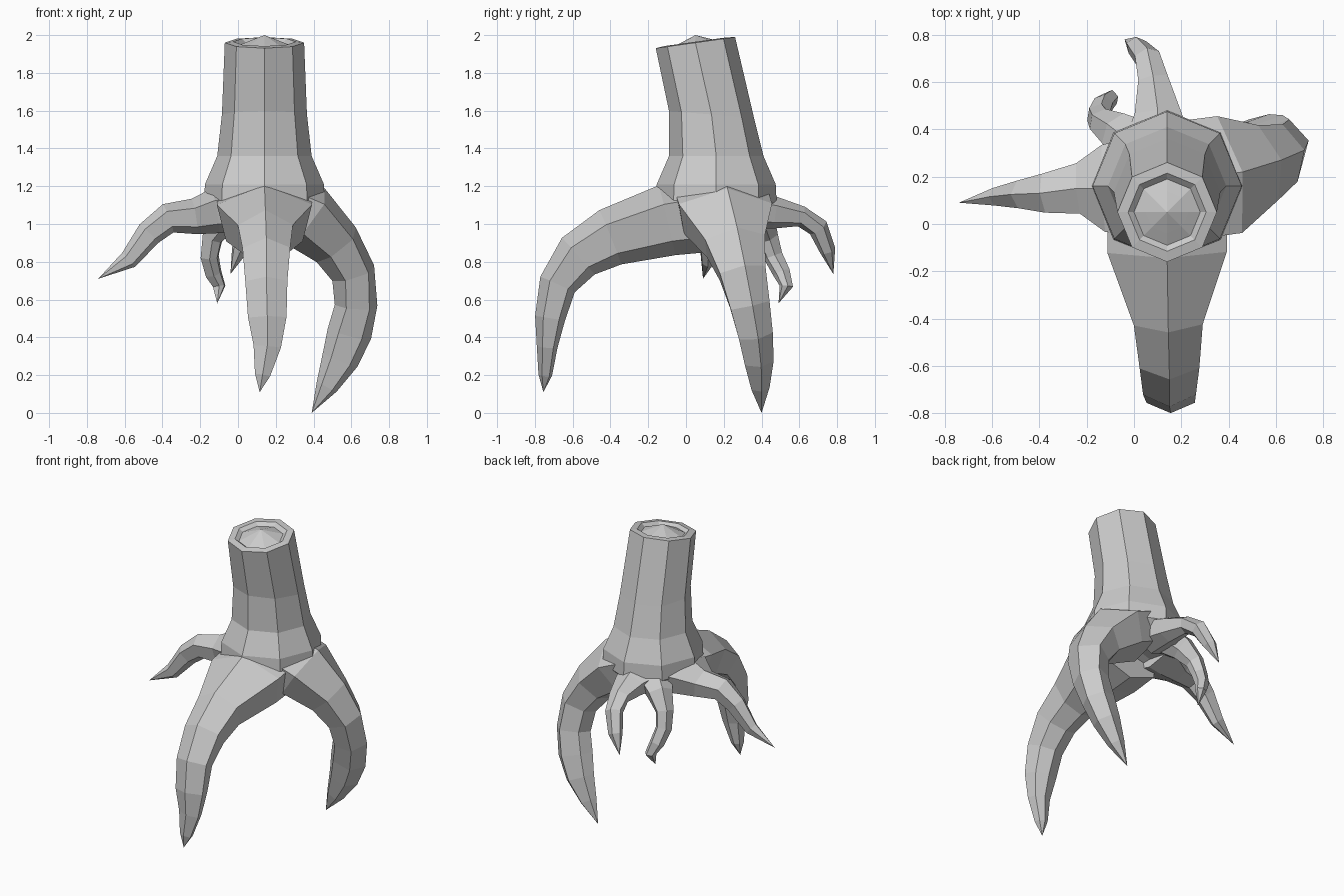
import bpy, bmesh, math
from mathutils import Vector


def skin(name, rings, start_tip=None, end_tip=None):
    """Join equal-sized rings of points into one flat-shaded tube."""
    bm = bmesh.new()
    loops = [[bm.verts.new(p) for p in r] for r in rings]
    n = len(loops[0])
    for a, b in zip(loops, loops[1:]):
        for i in range(n):
            j = (i + 1) % n
            bm.faces.new((a[i], a[j], b[j], b[i]))
    for loop, tip in ((loops[0], start_tip), (loops[-1], end_tip)):
        if tip is None:
            bm.faces.new(loop)
        else:
            t = bm.verts.new(tip)
            for i in range(n):
                bm.faces.new((loop[i], loop[(i + 1) % n], t))
    bmesh.ops.recalc_face_normals(bm, faces=bm.faces)
    me = bpy.data.meshes.new(name)
    bm.to_mesh(me)
    bm.free()
    ob = bpy.data.objects.new(name, me)
    bpy.context.collection.objects.link(ob)
    return ob


def trunk_ring(y, z, r, slope=0.0):
    """Octagon about x = 0.14, tipped towards the front by slope."""
    pts = []
    for k in range(8):
        a = k * math.pi / 4
        dy = r * math.sin(a)
        pts.append((0.14 + r * math.cos(a), y + dy, z + slope * dy))
    return pts


# ridged root cross-section: (across, outward)
SECTION = [(0, 1), (0.97, 0.45), (0.78, -0.6), (0, -1), (-0.78, -0.6), (-0.97, 0.45)]


def root(name, side, path, tip):
    """path: x, y, z, half width, half depth; side: width direction."""
    side = Vector(side).normalized()
    pts = [Vector(p[:3]) for p in path] + [Vector(tip)]
    sign, rings = None, []
    for i, p in enumerate(path):
        tangent = (pts[i + 1] - pts[max(i - 1, 0)]).normalized()
        up = side.cross(tangent).normalized()
        if sign is None:
            sign = 1 if up.z > 0 else -1
        up *= sign
        across = up.cross(tangent).normalized()
        rings.append([pts[i] + across * u * p[3] + up * v * p[4] for u, v in SECTION])
    return skin(name, rings, end_tip=tip)


# trunk, with recessed cut rings on top and hollowed underside
skin("trunk", [
    trunk_ring(0.16, 1.00, 0.20),
    trunk_ring(0.16, 1.11, 0.32),
    trunk_ring(0.16, 1.21, 0.315),
    trunk_ring(0.16, 1.36, 0.25),
    trunk_ring(0.135, 1.58, 0.225, -0.08),
    trunk_ring(0.05, 1.96, 0.21, 0.14),
    trunk_ring(0.05, 1.965, 0.165, 0.14),
    trunk_ring(0.05, 1.945, 0.14, 0.14),
    trunk_ring(0.05, 1.965, 0.09, 0.14),
], start_tip=(0.14, 0.16, 1.06), end_tip=(0.14, 0.05, 2.0))

root("front_root", (1, 0, 0), [
    (0.14, 0.10, 1.05, 0.26, 0.20),
    (0.14, -0.10, 1.02, 0.26, 0.19),
    (0.145, -0.40, 0.93, 0.15, 0.155),
    (0.15, -0.57, 0.83, 0.13, 0.13),
    (0.15, -0.68, 0.68, 0.115, 0.10),
    (0.155, -0.72, 0.50, 0.105, 0.08),
    (0.155, -0.735, 0.35, 0.075, 0.055),
    (0.13, -0.745, 0.20, 0.042, 0.036),
], (0.115, -0.755, 0.11))

root("right_root", (-0.2, 1, 0), [
    (0.20, 0.18, 1.11, 0.26, 0.17),
    (0.36, 0.20, 1.04, 0.26, 0.18),
    (0.52, 0.25, 0.89, 0.17, 0.14),
    (0.61, 0.29, 0.74, 0.13, 0.12),
    (0.625, 0.33, 0.57, 0.11, 0.115),
    (0.59, 0.36, 0.42, 0.095, 0.12),
    (0.54, 0.38, 0.28, 0.08, 0.10),
    (0.47, 0.39, 0.14, 0.05, 0.06),
], (0.39, 0.40, 0.0))

root("left_root", (0, 1, 0), [
    (0.00, 0.16, 1.08, 0.21, 0.12),
    (-0.12, 0.15, 1.07, 0.19, 0.12),
    (-0.23, 0.15, 1.04, 0.11, 0.095),
    (-0.37, 0.13, 1.03, 0.085, 0.08),
    (-0.47, 0.125, 0.95, 0.06, 0.07),
    (-0.58, 0.115, 0.81, 0.038, 0.05),
], (-0.74, 0.09, 0.71))

root("back_root", (1, 0, 0), [
    (0.10, 0.30, 1.08, 0.16, 0.11),
    (0.10, 0.47, 1.06, 0.10, 0.085),
    (0.08, 0.61, 1.04, 0.065, 0.055),
    (0.055, 0.70, 0.98, 0.055, 0.055),
    (0.01, 0.75, 0.86, 0.045, 0.042),
], (-0.04, 0.78, 0.735))

root("back_left_root", (0.6, 0.8, 0), [
    (0.02, 0.32, 1.09, 0.12, 0.10),
    (-0.07, 0.39, 1.02, 0.08, 0.085),
    (-0.135, 0.43, 0.93, 0.055, 0.06),
    (-0.15, 0.46, 0.83, 0.05, 0.05),
    (-0.13, 0.505, 0.74, 0.045, 0.045),
    (-0.10, 0.53, 0.67, 0.035, 0.035),
], (-0.11, 0.49, 0.58))
